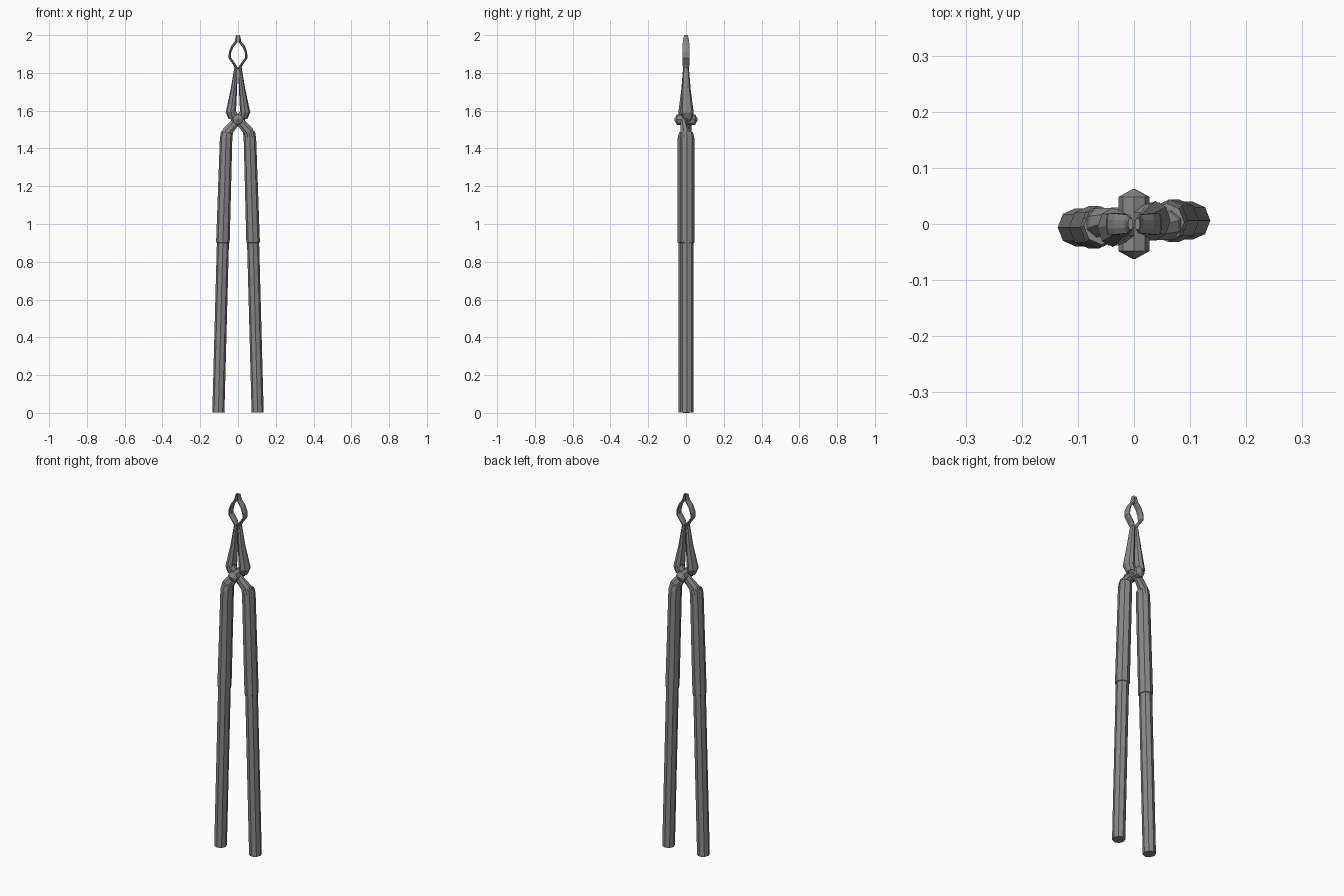
import bpy, bmesh, math
from mathutils import Vector, Matrix

cube = bpy.data.objects.get("Cube")
if cube:
    bpy.data.objects.remove(cube, do_unlink=True)

steel = bpy.data.materials.new("grey_steel")
steel.use_nodes = True
GREY = (0.25, 0.25, 0.25, 1)
steel.diffuse_color = GREY
steel.node_tree.nodes["Principled BSDF"].inputs["Base Color"].default_value = GREY


def finish(bm, name):
    bmesh.ops.recalc_face_normals(bm, faces=bm.faces)
    mesh = bpy.data.meshes.new(name)
    bm.to_mesh(mesh)
    bm.free()
    mesh.materials.append(steel)
    obj = bpy.data.objects.new(name, mesh)
    bpy.context.collection.objects.link(obj)
    return obj


def sweep(name, path, phase=0.0, turn=False, sides=8):
    """Loft faceted rings along a path of (x, y, z, half width, half depth)."""
    bm = bmesh.new()
    rings = []
    for i, (x, y, z, w, d) in enumerate(path):
        a, b = path[max(i - 1, 0)], path[min(i + 1, len(path) - 1)]
        tangent = Vector((b[0] - a[0], 0, b[2] - a[2])).normalized()
        across = Vector((tangent.z, 0, -tangent.x))
        ring = []
        for k in range(sides):
            t = 2 * math.pi * k / sides + phase
            p = Vector((x, y, z)) + across * (w * math.cos(t))
            p.y += d * math.sin(t)
            ring.append(bm.verts.new(p))
        rings.append(ring)
    for lo, hi in zip(rings, rings[1:]):
        for k in range(sides):
            n = (k + 1) % sides
            bm.faces.new((lo[k], lo[n], hi[n], hi[k]))
    bm.faces.new(rings[0][::-1])
    bm.faces.new(rings[-1])
    if turn:
        bm.transform(Matrix.Rotation(math.pi, 4, 'Z'))
    return finish(bm, name)


# Handle with a thicker upper sleeve and a shoulder
handle = [
    (0.104, 0.006, 0.0015, 0.032, 0.034),
    (0.080, 0.006, 0.90, 0.032, 0.034),
    (0.080, 0.006, 0.902, 0.036, 0.038),
    (0.063, 0.006, 1.455, 0.033, 0.038),
    (0.058, 0.003, 1.485, 0.032, 0.034),
]
# Flattened neck crossing the pivot
neck = [
    (0.064, 0.004, 1.455, 0.031, 0.034),
    (0.056, -0.004, 1.49, 0.029, 0.026),
    (0.012, -0.015, 1.54, 0.025, 0.016),
    (-0.018, -0.014, 1.565, 0.026, 0.018),
    (-0.037, -0.007, 1.595, 0.027, 0.034),
]
# Tapering jaw
jaw = [
    (-0.030, -0.009, 1.56, 0.020, 0.026),
    (-0.038, -0.006, 1.59, 0.027, 0.035),
    (-0.022, -0.001, 1.71, 0.017, 0.024),
    (-0.010, 0, 1.83, 0.009, 0.015),
]
# Bowed gripping tip
tip = [
    (-0.009, 0, 1.825, 0.008, 0.015),
    (-0.019, 0, 1.845, 0.007, 0.021),
    (-0.044, 0, 1.88, 0.007, 0.021),
    (-0.042, 0, 1.91, 0.007, 0.021),
    (-0.030, 0, 1.94, 0.007, 0.020),
    (-0.010, 0, 1.965, 0.008, 0.018),
    (-0.006, 0, 2.0, 0.005, 0.011),
]
for side, turn in (("left", False), ("right", True)):
    sweep(side + "_handle", handle, 0, turn)
    sweep(side + "_neck", neck, math.pi / 8, turn)
    sweep(side + "_jaw", jaw, 0, turn)
    sweep(side + "_tip", tip, math.pi / 8, turn)

# Pivot rivet: a shank with a domed head at each end
bm = bmesh.new()
turn_y = Matrix.Translation((0, 0, 1.553)) @ Matrix.Rotation(math.pi / 2, 4, 'X')
bmesh.ops.create_cone(bm, cap_ends=True, segments=8, radius1=0.028,
                      radius2=0.028, depth=0.096, matrix=turn_y)
for s in (1, -1):
    flip = Matrix.Rotation(0 if s > 0 else math.pi, 4, 'X')
    bmesh.ops.create_cone(bm, cap_ends=False, segments=8, radius1=0.028, radius2=0.003,
                          depth=0.014,
                          matrix=turn_y @ flip @ Matrix.Translation((0, 0, 0.055)))
finish(bm, "pivot_rivet")
